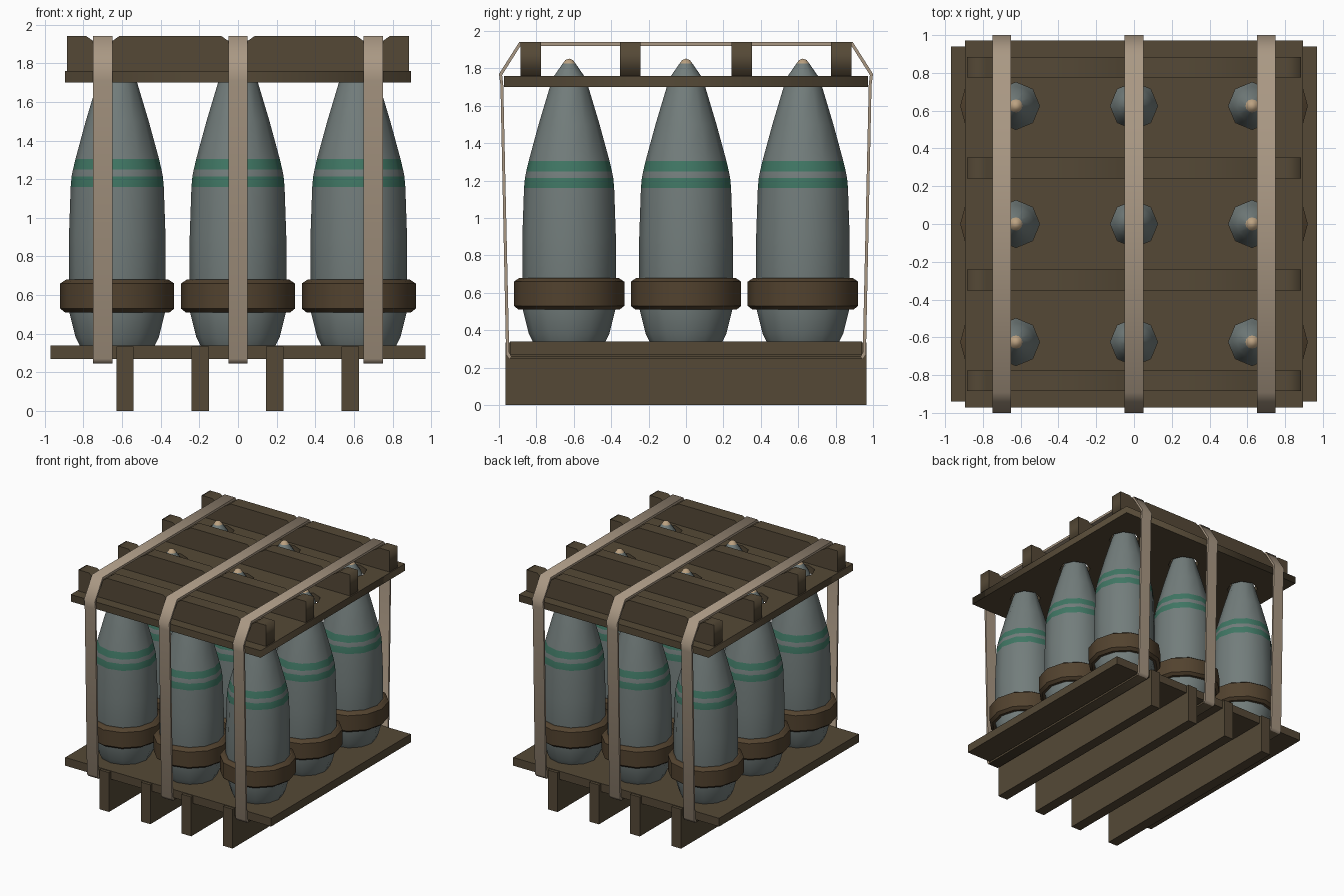
import bpy, bmesh
from math import pi, cos, sin

cube = bpy.data.objects.get("Cube")
if cube:
    bpy.data.objects.remove(cube, do_unlink=True)


def material(name, rgb):
    m = bpy.data.materials.new(name)
    m.use_nodes = True
    m.diffuse_color = (*rgb, 1)
    m.node_tree.nodes["Principled BSDF"].inputs["Base Color"].default_value = (*rgb, 1)
    return m


WOOD = material("dark wood", (0.09, 0.066, 0.037))
RING = material("ring brown", (0.085, 0.055, 0.028))
STRAP = material("strap tan", (0.40, 0.315, 0.23))
STEEL = material("shell grey", (0.17, 0.205, 0.2))
GREEN = material("stripe green", (0.05, 0.18, 0.125))
TIP = material("tip tan", (0.5, 0.36, 0.22))


def add(name, mesh, mats, loc=(0, 0, 0), rot=(0, 0, 0)):
    ob = bpy.data.objects.new(name, mesh)
    if not mesh.materials:
        for m in mats:
            mesh.materials.append(m)
    ob.location, ob.rotation_euler = loc, rot
    bpy.context.collection.objects.link(ob)
    return ob


def box(name, x, y, z, mat):
    """Box from (low, high) ranges."""
    bm = bmesh.new()
    bmesh.ops.create_cube(bm, size=1)
    for v in bm.verts:
        v.co = [r[0] if c < 0 else r[1] for c, r in zip(v.co, (x, y, z))]
    mesh = bpy.data.meshes.new(name)
    bm.to_mesh(mesh)
    bm.free()
    return add(name, mesh, [mat])


def plate(name, loops, thickness):
    """Filled outline, with holes, extruded about its plane."""
    cu = bpy.data.curves.new(name, "CURVE")
    cu.dimensions, cu.fill_mode, cu.extrude = "2D", "BOTH", thickness / 2
    for loop in loops:
        sp = cu.splines.new("POLY")
        sp.points.add(len(loop) - 1)
        for p, (a, b) in zip(sp.points, loop):
            p.co = (a, b, 0, 1)
        sp.use_cyclic_u = True
    tmp = bpy.data.objects.new(name + "_outline", cu)
    bpy.context.collection.objects.link(tmp)
    dg = bpy.context.evaluated_depsgraph_get()
    mesh = bpy.data.meshes.new_from_object(tmp.evaluated_get(dg))
    mesh.materials.clear()
    bpy.data.objects.remove(tmp, do_unlink=True)
    return mesh


def lathe(name, profile, closed=False, sides=12):
    bm = bmesh.new()
    vs = [bm.verts.new((r, 0, z)) for r, z in profile]
    pairs = list(zip(vs, vs[1:])) + ([(vs[-1], vs[0])] if closed else [])
    es = [bm.edges.new(p) for p in pairs]
    bmesh.ops.spin(bm, geom=vs + es, cent=(0, 0, 0), axis=(0, 0, 1),
                   angle=2 * pi, steps=sides)
    bmesh.ops.remove_doubles(bm, verts=bm.verts, dist=0.0005)
    bmesh.ops.recalc_face_normals(bm, faces=bm.faces)
    mesh = bpy.data.meshes.new(name)
    bm.to_mesh(mesh)
    bm.free()
    return mesh


def mirrored(half):
    return half + [(-a, b) for a, b in reversed(half)]


SPOTS = [-0.625, 0, 0.625]
STRAPS = [-0.7, 0, 0.7]

# Pallet deck and runners
box("pallet_deck", (-0.97, 0.97), (-0.94, 0.94), (0.27, 0.34), WOOD)
for x in (-0.585, -0.195, 0.19, 0.58):
    box("pallet_runner", (x - 0.045, x + 0.045), (-0.965, 0.965), (0, 0.335), WOOD)

# Top board with eight-sided holes for the noses
outline = mirrored([(0.895, -0.972), (0.895, 0.972)])
holes = [[(x + 0.125 * cos(k * pi / 4), y + 0.125 * sin(k * pi / 4)) for k in range(8)]
         for x in SPOTS for y in SPOTS]
add("top_board", plate("top_board", [outline] + holes, 0.06), [WOOD], (0, 0, 1.73))

# Battens notched for the straps
profile = [(-0.885, 1.76), (-0.885, 1.94)]
for x in STRAPS:
    profile += [(x - 0.085, 1.94), (x - 0.052, 1.917), (x + 0.052, 1.917), (x + 0.085, 1.94)]
profile += [(0.885, 1.94), (0.885, 1.76)]
batten = plate("top_batten", [profile], 0.11)
for y in (-0.83, -0.297, 0.297, 0.83):
    add("top_batten", batten, [WOOD], (0, y, 0), (pi / 2, 0, 0))

# Straps looped round the load, dark where they run below the deck
outer = mirrored([(0.945, 0.245), (0.962, 0.27), (0.992, 1.71), (1.0, 1.77), (0.892, 1.94)])
inner = mirrored([(0.935, 0.262), (0.945, 0.28), (0.977, 1.71), (0.983, 1.765), (0.885, 1.92)])
strap = plate("strap", [outer, inner], 0.1)
for p in strap.polygons:
    p.material_index = int(abs(p.center.x) < 0.9 and p.center.y < 0.3)
for x in STRAPS:
    add("strap", strap, [STRAP, WOOD], (x, 0, 0), (pi / 2, 0, pi / 2))

# Shells with two stripes, a tipped nose and a protective ring
shell = lathe("shell", [(0, 0.34), (0.195, 0.34), (0.215, 0.38), (0.25, 0.52), (0.25, 0.9),
                        (0.241, 1.16), (0.236, 1.215), (0.229, 1.25), (0.216, 1.305),
                        (0.163, 1.5), (0.103, 1.7), (0.08, 1.76), (0.035, 1.825),
                        (0.02, 1.845), (0, 1.852)])
for p in shell.polygons:
    z = p.center.z
    if 1.16 < z < 1.215 or 1.25 < z < 1.305:
        p.material_index = 1
    elif z > 1.83:
        p.material_index = 2
ring = lathe("shell_ring", [(0.24, 0.51), (0.27, 0.51), (0.295, 0.53), (0.295, 0.66),
                            (0.265, 0.68), (0.24, 0.68)], closed=True)
round_parts = []
for x in SPOTS:
    for y in SPOTS:
        round_parts.append(add("shell", shell, [STEEL, GREEN, TIP], (x, y, 0)))
        round_parts.append(add("shell_ring", ring, [RING], (x, y, 0)))

# Smooth the round parts, keeping the rims sharp
bpy.ops.object.select_all(action="DESELECT")
for ob in round_parts[:2]:
    ob.select_set(True)
    bpy.context.view_layer.objects.active = ob
bpy.ops.object.shade_smooth_by_angle(angle=0.6)
